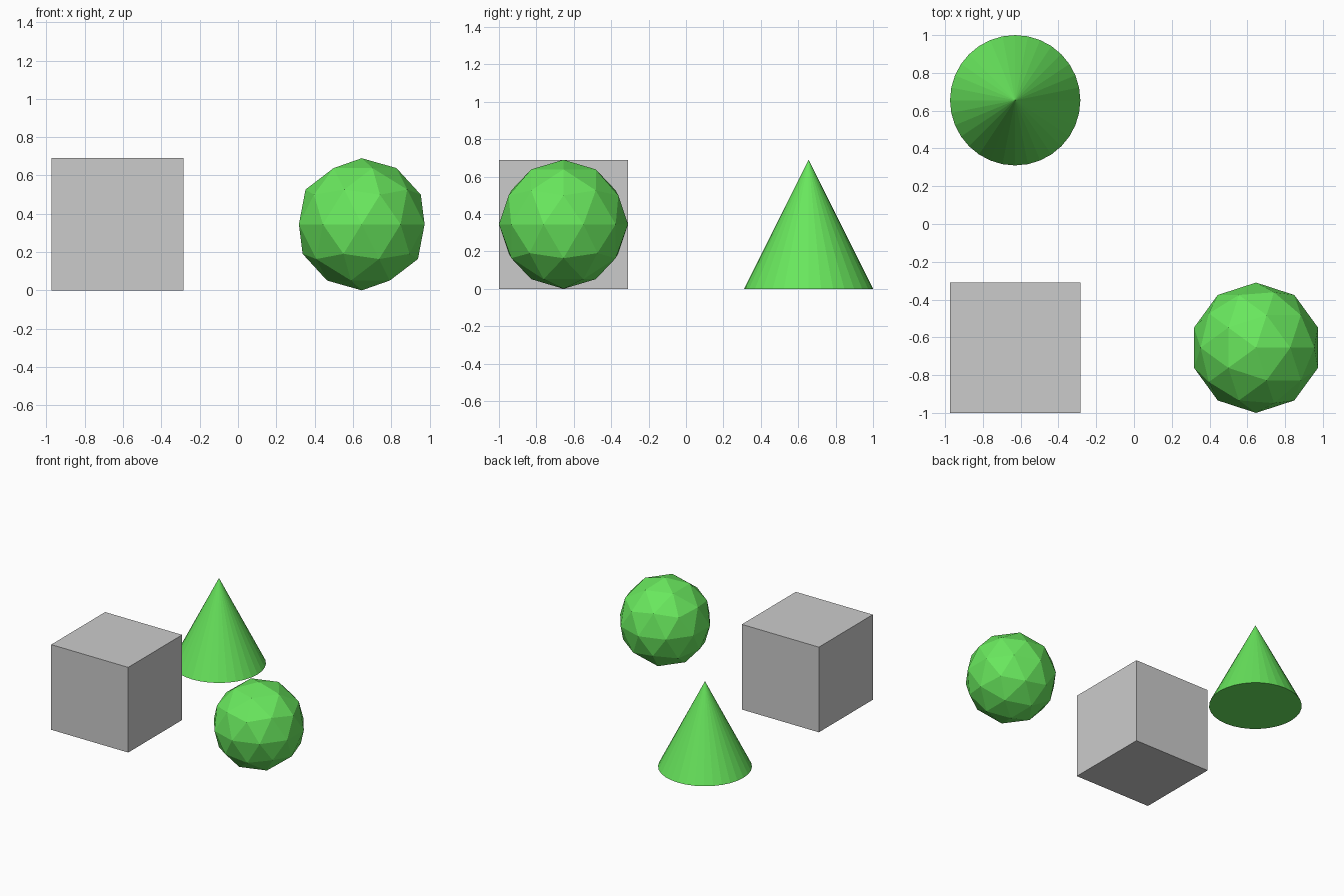
import bpy

if "Cube" in bpy.data.objects:
    bpy.data.objects.remove(bpy.data.objects["Cube"])

R = 0.345            # half size shared by all three solids
LEFT, RIGHT = -0.629, 0.646
FRONT, BACK = -0.655, 0.655

green = bpy.data.materials.new("green")
green.diffuse_color = (0.14, 0.8, 0.11, 1)
green.use_nodes = True
green.node_tree.nodes["Principled BSDF"].inputs["Base Color"].default_value = green.diffuse_color


def finish(name, material=None):
    obj = bpy.context.object
    obj.name = obj.data.name = name
    if material:
        obj.data.materials.append(material)


# Grey cube, front left
bpy.ops.mesh.primitive_cube_add(size=2 * R, location=(LEFT, FRONT, R))
finish("cube")

# Green cone, back left
bpy.ops.mesh.primitive_cone_add(vertices=32, radius1=R, radius2=0, depth=2 * R,
                                location=(LEFT, BACK, R))
finish("cone", green)

# Green faceted ball, front right
bpy.ops.mesh.primitive_ico_sphere_add(subdivisions=2, radius=R,
                                      location=(RIGHT, FRONT, R))
finish("faceted_ball", green)
